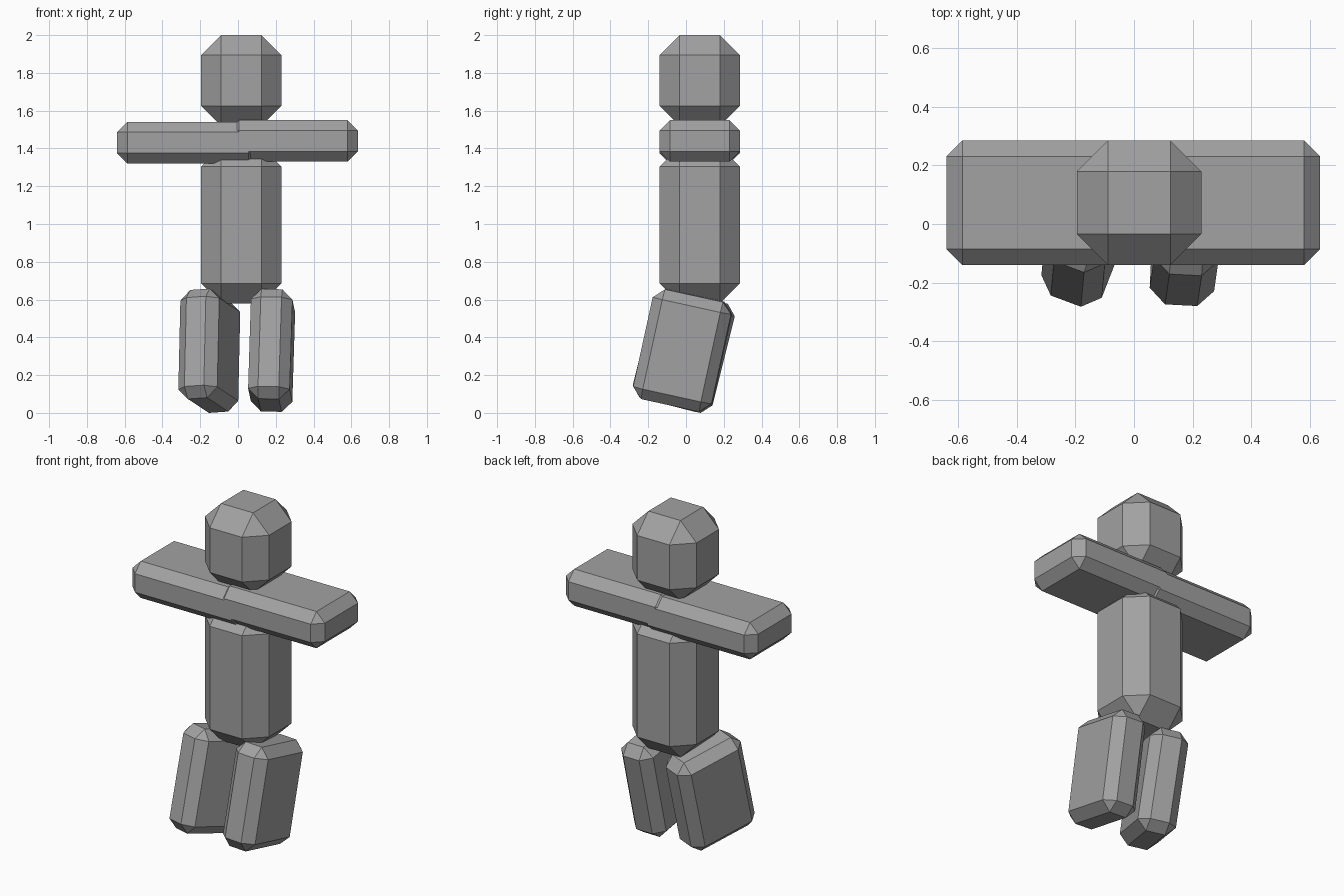
import bpy, bmesh
from math import radians
from mathutils import Matrix, Vector

if "Cube" in bpy.data.objects:
    bpy.data.objects.remove(bpy.data.objects["Cube"])

grey = bpy.data.materials.new("plain_grey")
grey.diffuse_color = (0.36, 0.36, 0.36, 1)
grey.use_nodes = True
grey.node_tree.nodes["Principled BSDF"].inputs["Base Color"].default_value = grey.diffuse_color


def chamfered_box(name, size, bevel, centre, roll=0, pitch=0, yaw=0):
    """Box with every edge cut by one flat bevel, then turned and placed."""
    bm = bmesh.new()
    bmesh.ops.create_cube(bm, size=1)
    bmesh.ops.scale(bm, vec=size, verts=bm.verts)
    bmesh.ops.bevel(bm, geom=bm.edges[:], offset=bevel, segments=1,
                    profile=0.5, affect='EDGES', offset_type='OFFSET')
    turn = (Matrix.Rotation(radians(roll), 4, 'Y')
            @ Matrix.Rotation(radians(pitch), 4, 'X')
            @ Matrix.Rotation(radians(yaw), 4, 'Z'))
    bm.transform(Matrix.Translation(centre) @ turn)
    mesh = bpy.data.meshes.new(name)
    bm.to_mesh(mesh)
    bm.free()
    mesh.materials.append(grey)
    obj = bpy.data.objects.new(name, mesh)
    bpy.context.collection.objects.link(obj)
    return obj


def box_between(name, low, high, bevel):
    low, high = Vector(low), Vector(high)
    return chamfered_box(name, high - low, bevel, (low + high) / 2)


FRONT, BACK = -0.14, 0.285

# Head and torso share one square section
box_between("head", (-0.195, FRONT, 1.52), (0.23, BACK, 2.0), 0.106)
box_between("torso", (-0.195, FRONT, 0.58), (0.23, BACK, 1.41), 0.106)

# Arms overlap in the middle, one slightly higher
box_between("right_arm", (-0.64, FRONT, 1.32), (0.11, BACK, 1.541), 0.055)
box_between("left_arm", (-0.05, FRONT, 1.33), (0.635, BACK, 1.55), 0.055)

# Legs swing forward, one turned outward
LEG = (0.22, 0.425, 0.595)
chamfered_box("right_leg", LEG, 0.055, (-0.152, -0.012, 0.329), 1.3, -14, -21)
chamfered_box("left_leg", LEG, 0.055, (0.178, -0.018, 0.331), 1.8, -12.3, -3)
